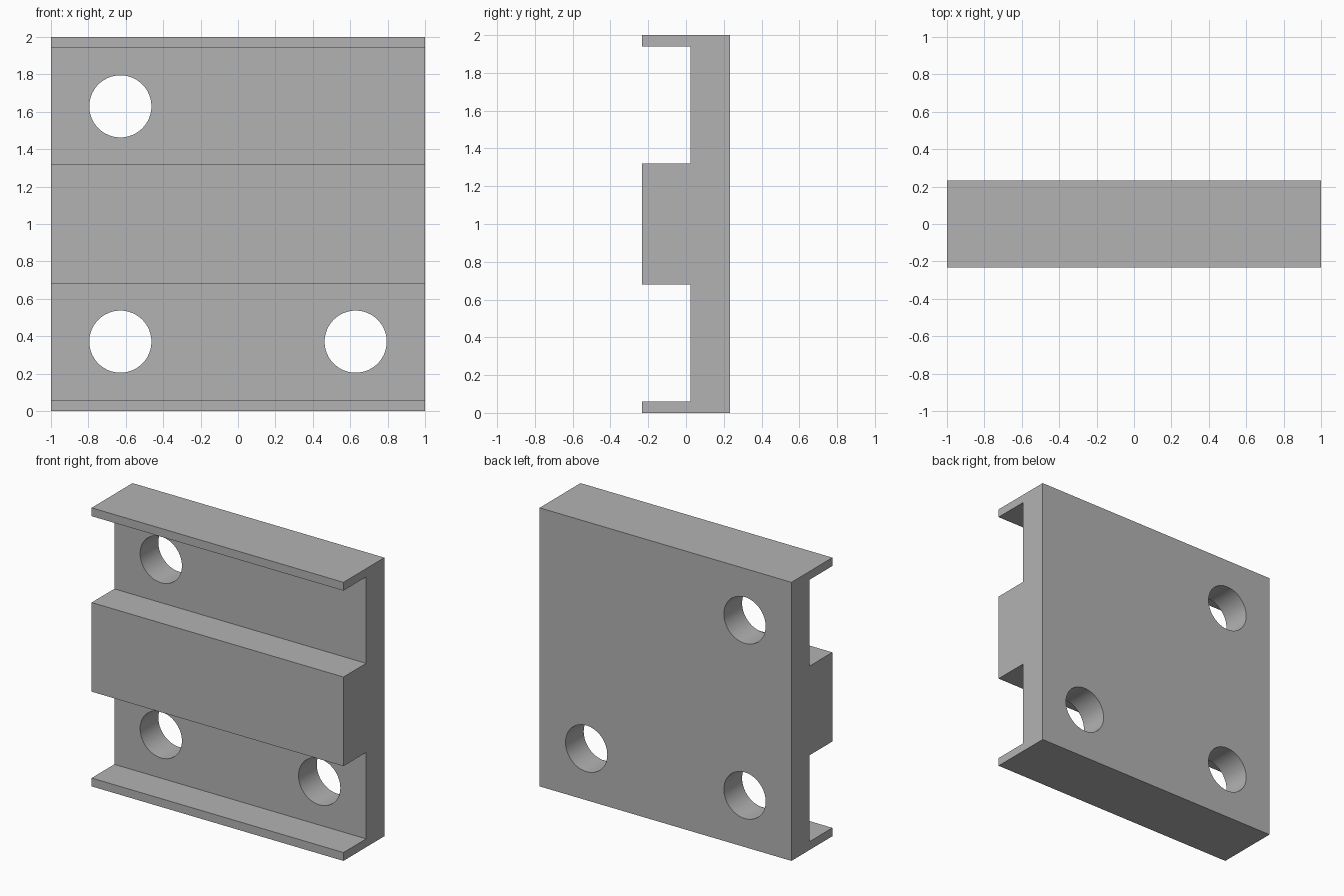
import bpy
import bmesh
import math

cube = bpy.data.objects.get("Cube")
if cube:
    bpy.data.objects.remove(cube, do_unlink=True)

HALF_DEPTH = 0.232
GROOVE_Y = 0.025
HOLE_RADIUS = 0.166
HOLE_OFFSET = 0.629

grey = bpy.data.materials.new("mid grey")
grey.use_nodes = True
colour = (0.45, 0.45, 0.45, 1)
grey.diffuse_color = colour
grey.node_tree.nodes["Principled BSDF"].inputs["Base Color"].default_value = colour


def add_object(name, bm):
    bmesh.ops.recalc_face_normals(bm, faces=bm.faces)
    mesh = bpy.data.meshes.new(name)
    bm.to_mesh(mesh)
    bm.free()
    mesh.materials.append(grey)
    obj = bpy.data.objects.new(name, mesh)
    bpy.context.collection.objects.link(obj)
    return obj


# Plate: side profile with two grooves, mirrored about mid height, swept along x
upper = [(-HALF_DEPTH, 1.32), (GROOVE_Y, 1.32), (GROOVE_Y, 1.94),
         (-HALF_DEPTH, 1.94), (-HALF_DEPTH, 2), (HALF_DEPTH, 2)]
profile = upper + [(y, 2 - z) for y, z in reversed(upper)]
bm = bmesh.new()
side = bm.faces.new([bm.verts.new((-1, y, z)) for y, z in profile])
swept = bmesh.ops.extrude_face_region(bm, geom=[side])["geom"]
bmesh.ops.translate(bm, vec=(2, 0, 0),
                    verts=[v for v in swept if isinstance(v, bmesh.types.BMVert)])
plate = add_object("grooved_plate", bm)

# Four bolt holes through the thin part
bm = bmesh.new()
for sx in (-1, 1):
    for sz in (-1, 1):
        made = bmesh.ops.create_cone(bm, cap_ends=True, segments=64, depth=1,
                                     radius1=HOLE_RADIUS, radius2=HOLE_RADIUS)["verts"]
        for v in made:
            x, y, z = v.co
            v.co = (x + sx * HOLE_OFFSET, z, y + 1 + sz * HOLE_OFFSET)
cutter = add_object("hole_cutter", bm)
cutter.hide_render = True

cut = plate.modifiers.new("bolt holes", 'BOOLEAN')
cut.operation = 'DIFFERENCE'
cut.solver = 'EXACT'
cut.object = cutter
bpy.ops.object.select_all(action='DESELECT')
bpy.context.view_layer.objects.active = plate
plate.select_set(True)
bpy.ops.object.modifier_apply(modifier=cut.name)
bpy.data.objects.remove(cutter, do_unlink=True)

# Smooth hole walls, crisp plate edges
bpy.ops.object.shade_smooth_by_angle(angle=math.radians(30))
